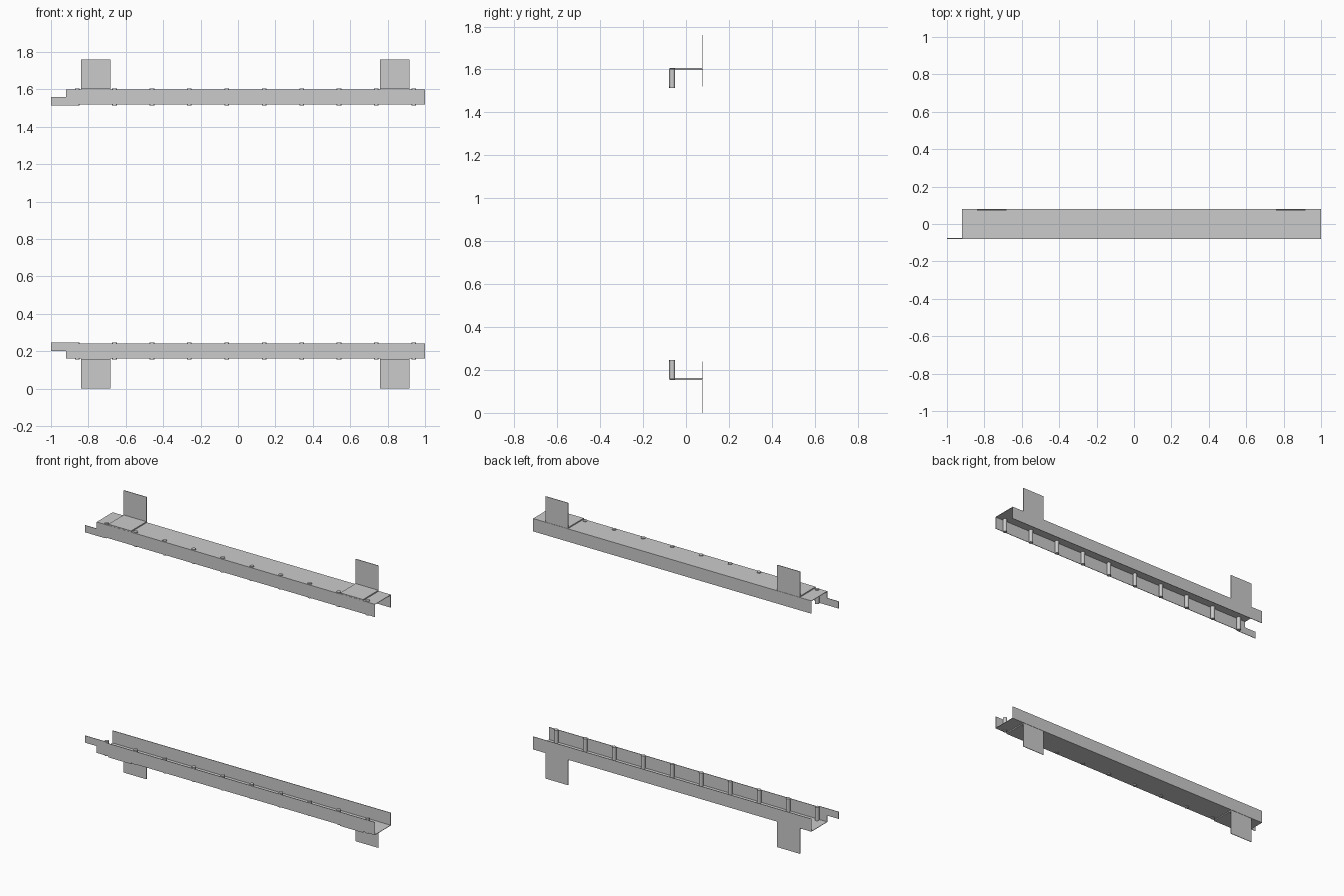
import bpy, bmesh
from math import pi

if "Cube" in bpy.data.objects:
    bpy.data.objects.remove(bpy.data.objects["Cube"])

H = 1.76          # total height, upper rail mirrors the lower one
T = 0.003         # sheet thickness


def finish(bm, name):
    bmesh.ops.recalc_face_normals(bm, faces=bm.faces)
    me = bpy.data.meshes.new(name)
    bm.to_mesh(me)
    bm.free()
    ob = bpy.data.objects.new(name, me)
    bpy.context.collection.objects.link(ob)
    return ob


def prism(name, pts, offset):
    """Extrude a closed 3D outline along an offset vector."""
    bm = bmesh.new()
    face = bm.faces.new([bm.verts.new(p) for p in pts])
    res = bmesh.ops.extrude_face_region(bm, geom=[face], use_keep_orig=True)
    verts = [v for v in res["geom"] if isinstance(v, bmesh.types.BMVert)]
    bmesh.ops.translate(bm, verts=verts, vec=offset)
    return finish(bm, name)


def rail(prefix, flip):
    z = lambda v: H - v if flip else v
    s = -1 if flip else 1

    # web and back flange as one L-shaped section
    section = [(-0.079 + T, 0.16), (0.079, 0.16), (0.079, 0.24),
               (0.079 - T, 0.24), (0.079 - T, 0.16 + T), (-0.079 + T, 0.16 + T)]
    prism(prefix + "_channel", [(-0.92, y, z(h)) for y, h in section], (1.92, 0, 0))

    # front flange with projecting joining tongue
    outline = [(-0.92, 0.16), (1, 0.16), (1, 0.24), (-0.85, 0.24),
               (-0.865, 0.246), (-1, 0.246), (-1, 0.202), (-0.92, 0.202)]
    prism(prefix + "_front_flange", [(x, -0.079, z(h)) for x, h in outline], (0, T, 0))

    # L-shaped mounting brackets
    ell = [(-0.078, 0.16), (0.077, 0.16), (0.077, 0.0), (0.0735, 0.0),
           (0.0735, 0.153), (-0.078, 0.153)]
    for side, x in (("left", -0.84), ("right", 0.76)):
        prism(f"{prefix}_{side}_bracket", [(x, y, z(h)) for y, h in ell], (0.157, 0, 0))

    # row of pins behind the front flange
    bm = bmesh.new()
    for i in range(10):
        geo = bmesh.ops.create_cone(bm, cap_ends=True, segments=12,
                                    radius1=0.0125, radius2=0.0125, depth=0.091)
        bmesh.ops.translate(bm, verts=geo["verts"],
                            vec=(-0.86 + 0.2 * i, -0.0635, z(0.2005)))
    pins = finish(bm, prefix + "_pins")
    bpy.ops.object.select_all(action='DESELECT')
    pins.select_set(True)
    bpy.context.view_layer.objects.active = pins
    bpy.ops.object.shade_smooth_by_angle(angle=pi / 5)


rail("lower_rail", False)
rail("upper_rail", True)
